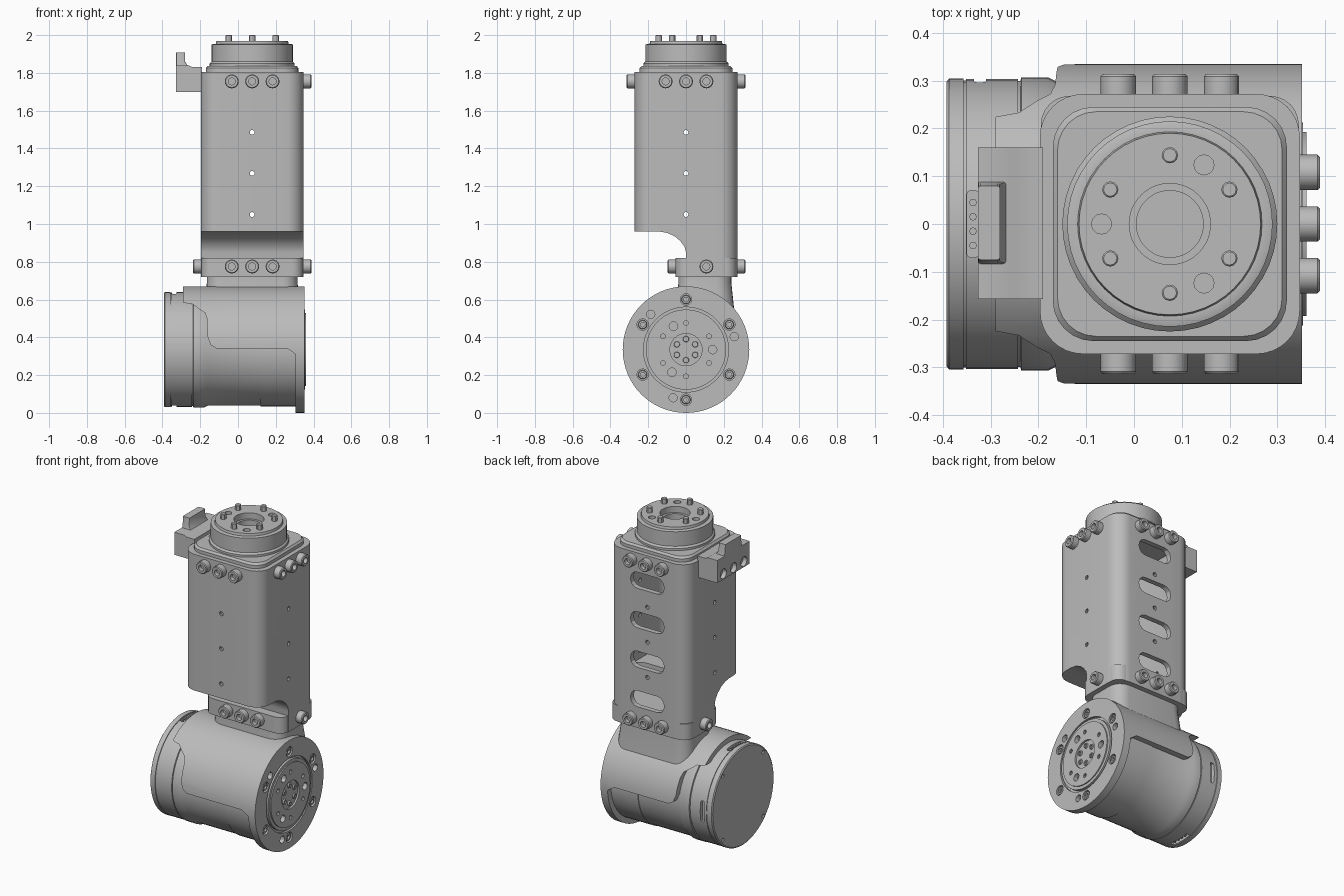
import bpy, bmesh, math
from mathutils import Vector

cube = bpy.data.objects.get("Cube")
if cube:
    bpy.data.objects.remove(cube, do_unlink=True)

grey = bpy.data.materials.new("machined_grey")
grey.use_nodes = True
COLOR = (0.5, 0.5, 0.5, 1)
grey.diffuse_color = COLOR
grey.node_tree.nodes["Principled BSDF"].inputs["Base Color"].default_value = COLOR

PLACE = {"x": lambda u, v, h: (h, u, v),
         "y": lambda u, v, h: (u, h, v),
         "z": lambda u, v, h: (u, v, h)}
MID = 0.075      # tower centre in x
AXLE = 0.335     # motor axis height
parts = []


# Helpers: 2D outlines, lofting, lathing and cutting
def circle(r, c=(0, 0), n=48):
    return [(c[0] + r * math.cos(math.tau * i / n), c[1] + r * math.sin(math.tau * i / n))
            for i in range(n)]


def rounded(u0, u1, v0, v1, r, n=6):
    pts = []
    corners = [(u1 - r, v1 - r), (u0 + r, v1 - r), (u0 + r, v0 + r), (u1 - r, v0 + r)]
    for k, (cu, cv) in enumerate(corners):
        for i in range(n + 1):
            a = math.pi / 2 * (k + i / n)
            pts.append((cu + r * math.cos(a), cv + r * math.sin(a)))
    return pts


def loft(name, axis, sections, keep=True):
    bm = bmesh.new()
    rings = [[bm.verts.new(PLACE[axis](u, v, h)) for u, v in pts] for pts, h in sections]
    n = len(rings[0])
    for a, b in zip(rings, rings[1:]):
        for i in range(n):
            j = (i + 1) % n
            bm.faces.new((a[i], a[j], b[j], b[i]))
    bm.faces.new(rings[0][::-1])
    bm.faces.new(rings[-1])
    bmesh.ops.recalc_face_normals(bm, faces=bm.faces)
    mesh = bpy.data.meshes.new(name)
    bm.to_mesh(mesh)
    bm.free()
    mesh.materials.append(grey)
    ob = bpy.data.objects.new(name, mesh)
    bpy.context.collection.objects.link(ob)
    if keep:
        parts.append(ob)
    return ob


def prism(name, axis, pts, lo, hi, keep=True):
    return loft(name, axis, [(pts, lo), (pts, hi)], keep)


def lathe(name, axis, centre, profile, n=48):
    return loft(name, axis, [(circle(r, centre, n), h) for r, h in profile])


def boolean(ob, axis, pts, lo, hi, mode="DIFFERENCE"):
    tool = prism("cutter", axis, pts, lo, hi, keep=False)
    mod = ob.modifiers.new("cut", "BOOLEAN")
    mod.operation, mod.solver, mod.object = mode, "EXACT", tool
    bpy.context.view_layer.update()
    old = ob.data
    ob.data = bpy.data.meshes.new_from_object(
        ob.evaluated_get(bpy.context.evaluated_depsgraph_get()))
    ob.modifiers.clear()
    bpy.data.meshes.remove(old)
    bpy.data.objects.remove(tool, do_unlink=True)


def bolt(name, axis, centre, base, out, r=0.037, tall=0.042):
    shape = [(r, -0.01), (r, tall - 0.005), (r * 0.88, tall), (r * 0.5, tall), (r * 0.5, tall * 0.4)]
    lathe(name, axis, centre, [(q, base + out * h) for q, h in shape], 16)


def polar(r, deg, c=(0, 0)):
    a = math.radians(deg)
    return (c[0] + r * math.cos(a), c[1] + r * math.sin(a))


# Motor: inner drum with rear cap and grooves
hub = (0, AXLE)
drum = lathe("motor_drum", "x", hub, [
    (0.298, -0.392), (0.305, -0.387), (0.305, -0.357), (0.3, -0.357), (0.3, -0.352),
    (0.304, -0.352), (0.304, -0.243), (0.299, -0.243), (0.299, -0.238), (0.307, -0.236),
    (0.307, -0.18), (0.297, -0.16), (0.297, 0.12), (0.301, 0.12), (0.301, 0.32)])
# Connector windows around the rear of the drum
for z in (0.03, 0.64):
    boolean(drum, "z", rounded(-0.35, -0.325, -0.07, 0.07, 0.008, 2), z - 0.035, z + 0.035)
    for k in range(4):
        out = 1 if z > AXLE else -1
        lathe("connector_pin", "z", (-0.337, -0.045 + 0.03 * k),
              [(0.008, z - out * 0.05), (0.008, z - out * 0.012)], 8)
boolean(drum, "y", rounded(-0.335, -0.31, 0.27, 0.4, 0.01, 2), 0.28, 0.34)
for a in (45, 135, 225, 315):
    boolean(drum, "x", circle(0.012, polar(0.28, a, hub), 10), -0.42, -0.37)

# Motor: outer saddle shell with stepped lower edge
saddle = lathe("motor_saddle", "x", hub, [(0.335, -0.29), (0.335, 0.32)], 64)
saddle_edge = [(-0.3, 0.7), (-0.3, 0.585), (-0.24, 0.575), (-0.205, 0.55), (-0.175, 0.53),
               (-0.165, 0.5), (-0.16, 0.4), (-0.145, 0.36), (-0.115, 0.342), (0.26, 0.342),
               (0.285, 0.325), (0.305, 0.31), (0.305, -0.02), (0.34, -0.02), (0.34, 0.7)]
boolean(saddle, "y", saddle_edge, -0.5, 0.5, "INTERSECT")

# Motor: front flange with output disc
flange = lathe("output_flange", "x", hub, [
    (0.335, 0.312), (0.335, 0.352), (0.225, 0.352), (0.225, 0.336), (0.212, 0.336),
    (0.212, 0.354), (0.193, 0.354), (0.193, 0.361), (0.085, 0.361), (0.085, 0.35)], 64)
for a in range(30, 390, 60):
    spot = polar(0.265, a, hub)
    boolean(flange, "x", circle(0.03, spot, 16), 0.332, 0.4)
    bolt("flange_bolt", "x", spot, 0.33, 1, 0.024, 0.018)
    bolt("hub_bolt", "x", polar(0.056, a, hub), 0.348, 1, 0.016, 0.01)
    boolean(flange, "x", circle(0.013, polar(0.141, a, hub), 10), 0.34, 0.4)
for a in (15, 135, 255):
    boolean(flange, "x", circle(0.022, polar(0.264, a, hub), 12), 0.325, 0.4)
for a in (0, 118, 238):
    boolean(flange, "x", circle(0.023, polar(0.141, a, hub), 12), 0.335, 0.4)

# Neck joining motor and tower
loft("neck", "z", [(rounded(-0.18, 0.335, -0.06, 0.26, 0.08), 0.5),
                   (rounded(-0.165, 0.315, -0.04, 0.24, 0.08), 0.69),
                   (rounded(-0.165, 0.315, -0.04, 0.24, 0.08), 0.73)])
collar = prism("neck_collar", "z", rounded(-0.195, 0.345, -0.055, 0.268, 0.06), 0.72, 0.82)

# Tower: hollow rounded box with a scooped front underside
tower = prism("tower_shell", "z", rounded(-0.197, 0.347, -0.272, 0.272, 0.09, 8), 0.72, 1.805)
scoop = [(-0.4, 0.96), (-0.14, 0.96), (-0.1, 0.953), (-0.06, 0.935), (-0.03, 0.91),
         (-0.008, 0.88), (0, 0.85), (0, 0.6), (-0.4, 0.6)]
boolean(tower, "x", scoop, -0.5, 0.5)
boolean(tower, "z", rounded(-0.165, 0.315, -0.24, 0.24, 0.07), 1.0, 1.78)
boolean(tower, "z", rounded(-0.165, 0.315, 0.03, 0.24, 0.07), 0.83, 1.05)
for z in (0.9, 1.145, 1.39, 1.635):
    boolean(tower, "y", rounded(MID - 0.115, MID + 0.115, z - 0.05, z + 0.05, 0.045, 3), 0.2, 0.3)
for z in (1.05, 1.268, 1.485):
    hole = circle(0.013, (MID, z), 10)
    for lo, hi in ((-0.3, -0.2), (0.2, 0.3)):
        boolean(tower, "y", hole, lo, hi)
    for lo, hi in ((-0.25, -0.15), (0.3, 0.4)):
        boolean(tower, "x", circle(0.013, (0, z), 10), lo, hi)

# Clamp bolts in rows of three, plus single lower side bolts
for d in (-0.108, 0, 0.108):
    bolt("upper_front_bolt", "y", (MID + d, 1.755), -0.272, -1)
    bolt("upper_back_bolt", "y", (MID + d, 1.755), 0.272, 1)
    bolt("upper_left_bolt", "x", (d, 1.755), 0.347, 1)
    bolt("lower_front_bolt", "y", (MID + d, 0.775), -0.055, -1)
    bolt("lower_back_bolt", "y", (MID + d, 0.775), 0.272, 1)
bolt("lower_left_bolt", "x", (0.108, 0.775), 0.347, 1)
bolt("lower_right_bolt", "x", (0.108, 0.775), -0.197, -1)

# Lid and top output flange
loft("tower_lid", "z", [(rounded(-0.17, 0.32, -0.245, 0.245, 0.085), 1.79),
                        (rounded(-0.17, 0.32, -0.245, 0.245, 0.085), 1.825),
                        (rounded(-0.16, 0.31, -0.235, 0.235, 0.08), 1.837)])
top = (MID, 0)
head = lathe("top_flange", "z", top, [
    (0.225, 1.82), (0.225, 1.85), (0.215, 1.86), (0.215, 1.95), (0.205, 1.953), (0.193, 1.953),
    (0.19, 1.968), (0.085, 1.968), (0.085, 1.93), (0.07, 1.93), (0.07, 1.87)])
for a in range(30, 390, 60):
    lathe("top_pin", "z", polar(0.144, a, top), [(0.017, 1.95), (0.017, 1.997), (0.014, 2.0)], 12)
for a in (60, 180, 300):
    boolean(head, "z", circle(0.021, polar(0.143, a, top), 12), 1.92, 2.1)

# Side connector box with raised plug
box = prism("connector_box", "y", [(-0.19, 1.7), (-0.327, 1.7), (-0.327, 1.84),
                                   (-0.26, 1.84), (-0.245, 1.832), (-0.19, 1.832)], -0.157, 0.16)
for y in (-0.1, 0, 0.1):
    boolean(box, "x", circle(0.03, (y, 1.735), 16), -0.4, -0.3)
loft("connector_plug", "z", [(rounded(-0.327, -0.262, -0.085, 0.09, 0.006, 2), 1.83),
                             (rounded(-0.327, -0.28, -0.08, 0.085, 0.006, 2), 1.86),
                             (rounded(-0.327, -0.28, -0.075, 0.08, 0.006, 2), 1.908)])

# Smooth the round surfaces, keep machined edges sharp
bpy.ops.object.select_all(action="DESELECT")
for ob in parts:
    ob.select_set(True)
bpy.context.view_layer.objects.active = parts[0]
bpy.ops.object.shade_smooth_by_angle(angle=math.radians(30))
